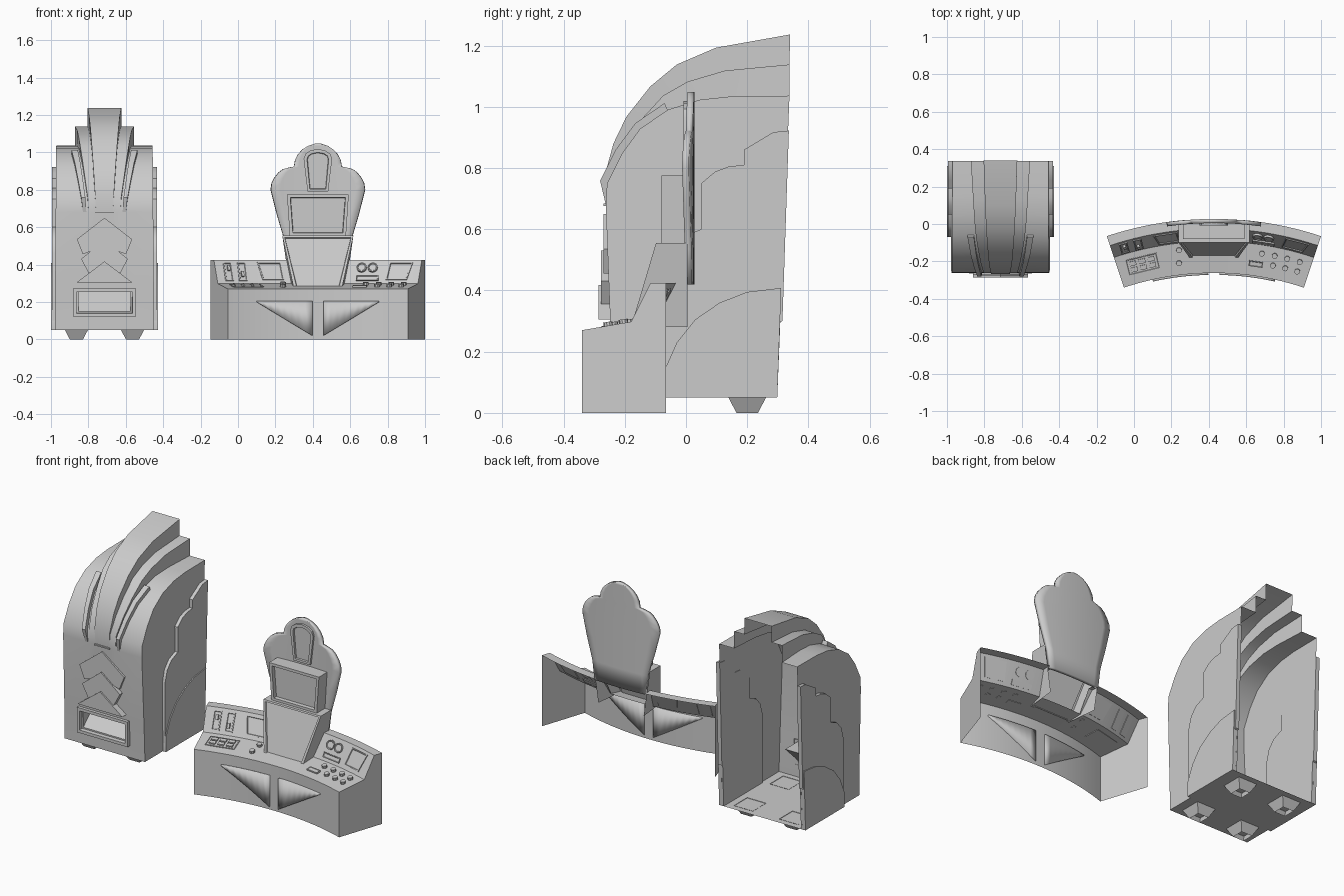
import bpy, bmesh, math
from mathutils import Matrix, Vector

if "Cube" in bpy.data.objects:
    bpy.data.objects.remove(bpy.data.objects["Cube"])

CAB = -0.714                      # cabinet centre x
CON = Vector((0.427, -1.782, 0))  # centre of the console arc
FRONT = Matrix.Rotation(math.pi / 2, 4, 'X')   # local y -> z, local z -> -y


def finish(name, bm, recalc=True):
    bmesh.ops.remove_doubles(bm, verts=bm.verts, dist=1e-5)
    if recalc:
        bmesh.ops.recalc_face_normals(bm, faces=bm.faces)
    me = bpy.data.meshes.new(name)
    bm.to_mesh(me)
    bm.free()
    me.shade_smooth()
    me.set_sharp_from_angle(angle=math.radians(30))
    ob = bpy.data.objects.new(name, me)
    bpy.context.collection.objects.link(ob)
    return ob


def inset(bm, face, border, recess):
    bmesh.ops.inset_region(bm, faces=[face], thickness=border)
    bmesh.ops.inset_region(bm, faces=[face], thickness=0.003, depth=-recess)


def prism(name, pts, depth, M, border=0, recess=0, hole=False):
    bm = bmesh.new()
    lo = [bm.verts.new((x, y, 0)) for x, y in pts]
    hi = [bm.verts.new((x, y, depth)) for x, y in pts]
    n = len(pts)
    back = bm.faces.new(lo[::-1])
    top = bm.faces.new(hi)
    for i in range(n):
        bm.faces.new((lo[i], lo[(i + 1) % n], hi[(i + 1) % n], hi[i]))
    bm.transform(M)
    bmesh.ops.recalc_face_normals(bm, faces=bm.faces)
    if border:
        inset(bm, top, border, recess)
    if hole:
        bmesh.ops.delete(bm, geom=[top, back], context='FACES')
    return finish(name, bm, not hole)


def grid(bm, rows):
    """Quads between rows of points; returns the vertex rows."""
    vs = [[bm.verts.new(p) for p in r] for r in rows]
    for a, b in zip(vs, vs[1:]):
        for j in range(len(a) - 1):
            bm.faces.new((a[j], a[j + 1], b[j + 1], b[j]))
    return vs


def rect(w, h):
    return [(-w / 2, -h / 2), (w / 2, -h / 2), (w / 2, h / 2), (-w / 2, h / 2)]


def disc(r, n=12):
    return [(r * math.cos(2 * math.pi * i / n), r * math.sin(2 * math.pi * i / n)) for i in range(n)]


def mirror(half):
    """Close a right-hand half outline (bottom to top) into a symmetric one."""
    return half + [(-x, z) for x, z in reversed(half) if x > 1e-6]


# ---------------- Cabinet shell: three stepped tiers lofted up and over ----------------
low = [(-.24, .05), (-.242, .15), (-.246, .26), (-.262, .68)]
tier0 = low + [(-.258, .75), (-.21, .846), (-.15, .928), (-.06, .99), (.046, 1.023), (.15, 1.034), (.338, 1.036)]
tier1 = low + [(-.262, .764), (-.215, .862), (-.15, .954), (-.075, 1.036), (.005, 1.082), (.127, 1.118), (.338, 1.138)]
tier2 = low + [(-.267, .77), (-.237, .88), (-.195, .967), (-.117, 1.066), (-.03, 1.138), (.098, 1.193), (.34, 1.236)]
mid_w = [.14, .14, .14, .085, .09, .104, .117, .13, .138, .146, .158]
cen_w = [.05, .05, .05, .045, .05, .057, .063, .07, .076, .082, .09]


def side_w(z):
    return .266 - .008 * z


bm = bmesh.new()
rows = []
for p, q, r, m, c in zip(tier0, tier1, tier2, mid_w, cen_w):
    half = [(side_w(p[1]), p), (m, p), (m, q), (c, q), (c, r)]
    rows.append([(CAB - x, *t) for x, t in half] + [(CAB + x, *t) for x, t in reversed(half)])
vs = grid(bm, rows)
heel = [bm.verts.new((CAB + s * side_w(.05), .298, .05)) for s in (-1, 1)]
bm.faces.new([r[0] for r in vs] + [heel[0]])
bm.faces.new([r[-1] for r in vs] + [heel[1]])
bm.faces.new((vs[0][0], vs[0][-1], heel[1], heel[0]))
# slot opening in the front
gone = [f for f in bm.faces if .16 < f.calc_center_median().z < .25
        and abs(f.calc_center_median().x - CAB) < .14 and f.calc_center_median().y < -.2]
bmesh.ops.delete(bm, geom=gone, context='FACES')
bmesh.ops.dissolve_degenerate(bm, dist=1e-5, edges=bm.edges)
finish("cabinet_shell", bm)

# Slot frame and sloping tray behind it
prism("slot_frame", [(-.168, .122), (.168, .122), (.168, .272), (-.168, .272)], .025,
      Matrix.Translation((CAB, -.24, 0)) @ FRONT, .025, .025, True)
bm = bmesh.new()
t = [[bm.verts.new((CAB + s * .142, y, z)) for y, z in ((-.242, .148), (-.12, .262), (-.245, .262))] for s in (-1, 1)]
bm.faces.new(t[0])
bm.faces.new(t[1])
bm.faces.new((t[0][0], t[1][0], t[1][1], t[0][1]))
bm.faces.new((t[0][1], t[1][1], t[1][2], t[0][2]))
finish("slot_tray", bm)

# Layered chevrons and small bar on the front
chevrons = [([(0, .5), (.115, .455), (.148, .535), (0, .65)], .025),
            ([(0, .40), (.085, .355), (.125, .43), (0, .53)], .033),
            ([(.148, .305), (0, .417)], .042)]
for i, (half, d) in enumerate(chevrons):
    prism(f"chevron_{i + 1}", mirror(half), d, Matrix.Translation((CAB, -.244, 0)) @ FRONT)
prism("front_bar", rect(.1, .008), .02, Matrix.Translation((CAB, -.25, .68)) @ FRONT)

# Raised ribs, stepped side panels, feet
scallop_up = [(.315, .3), (-.07, .1), (-.07, .46), (-.05, .53), (-.01, .575), (.05, .6), (.05, .75), (.095, .788),
              (.14, .805), (.19, .81), (.19, .86), (.235, .887), (.285, .917), (.336, .922)]
scallop_low = [(.298, .05), (-.07, .05), (-.07, .14), (-.03, .23), (.03, .305), (.11, .36), (.2, .395), (.311, .408)]
for s, side in ((-1, "left"), (1, "right")):
    bm = bmesh.new()
    rows = []
    for i in range(3, 8):
        (y, z), x = tier0[i], mid_w[i] + .012
        k = (i - 3) / 4
        a, w = math.radians(5 + 60 * k), .018 + .016 * k
        dy, dz = -.024 * math.cos(a), .024 * math.sin(a)
        if i == 3:
            dy = dz = 0
        rows.append([(CAB + s * x, y, z), (CAB + s * x, y + dy, z + dz),
                     (CAB + s * (x + w), y + dy, z + dz), (CAB + s * (x + w), y, z)])
    v = grid(bm, rows)
    bm.faces.new(v[-1])
    finish(f"rib_{side}", bm)
    for nm, pts, d in (("upper", scallop_up, .024), ("lower", scallop_low, .030)):
        M = Matrix(((0, 0, s, CAB + s * .256), (1, 0, 0, 0), (0, 1, 0, 0), (0, 0, 0, 1)))
        prism(f"side_panel_{nm}_{side}", pts, d, M)
    for y, end in ((-.14, "front"), (.2, "back")):
        bm = bmesh.new()
        rows = [[(CAB + s * .15 + x, y + v, z) for x, v in rect(w, w) + rect(w, w)[:1]]
                for w, z in ((.07, 0), (.125, .052))]
        grid(bm, rows)
        finish(f"foot_{end}_{side}", bm)

# ---------------- Curved console ----------------
END, N = .322, 24
prof = [(1.52, 0), (1.52, .27), (1.69, .298), (1.757, .425), (1.81, .425)]


def arc(a, r, z):
    return CON + Vector((r * math.sin(a), r * math.cos(a), z))


def on_arc(a, r, z, tilt):
    return (Matrix.Translation(CON) @ Matrix.Rotation(-a, 4, 'Z') @ Matrix.Translation((0, r, z))
            @ Matrix.Rotation(tilt, 4, 'X'))


def deck(a, r):
    return on_arc(a, r, .27 + .028 * (r - 1.52) / .17 - .003, math.atan2(.028, .17))


def slope(x, f):
    r, z = 1.69 + .067 * f, .298 + .127 * f
    return on_arc(math.asin(x / r), r, z, math.atan2(.127, .067)) @ Matrix.Translation((0, 0, -.003))


bm = bmesh.new()
vs = grid(bm, [[arc(END * (2 * i / N - 1), r, z) for r, z in prof] for i in range(N + 1)])
for row, a in ((vs[0], -END), (vs[-1], END)):
    bm.faces.new(row + [bm.verts.new(arc(a, 1.81, 0))])
# open behind the central housing
gone = [f for f in bm.faces if f.calc_center_median().z > .33 and abs(f.calc_center_median().x - CON.x) < .13]
bmesh.ops.delete(bm, geom=gone, context='FACES')
finish("console_shell", bm)

# Triangular panels on the curved front
for s, side in ((-1, "left"), (1, "right")):
    bm = bmesh.new()
    grid(bm, [[arc(s * (.33 - .3 * i / 8) / 1.518, 1.518, z) for z in (.205, .2 - .18 * i / 8)] for i in range(9)])
    sol = finish(f"front_triangle_{side}", bm).modifiers.new("thick", 'SOLIDIFY')
    sol.thickness, sol.offset = .016, 0

# Central housing with a recessed sloping screen
bm = bmesh.new()
c = [[bm.verts.new((CON.x + s * x, y, z)) for s in (-1, 1)]
     for x, y, z in ((.13, -.18, .28), (.19, -.098, .555), (.19, .005, .555), (.15, .005, .28))]
front = bm.faces.new((c[0][0], c[0][1], c[1][1], c[1][0]))
bm.faces.new((c[1][0], c[1][1], c[2][1], c[2][0]))
bm.faces.new((c[0][0], c[1][0], c[2][0], c[3][0]))
bm.faces.new((c[0][1], c[3][1], c[2][1], c[1][1]))
bm.normal_update()
inset(bm, front, .016, .010)
finish("central_housing", bm, False)

# Monitor, backboard and keystone emblem
at = lambda y: Matrix.Translation((CON.x, y, 0)) @ FRONT
prism("monitor", mirror([(.15, .552), (.165, .775)]), .09, at(.01), .024, .022)
outline = [(.42, .165), (.535, .18), (.67, .22), (.8, .253), (.835, .248), (.866, .232), (.893, .21), (.91, .187),
           (.92, .15), (.924, .128), (.96, .122), (.99, .106), (1.015, .083), (1.035, .052), (1.048, .012)]
bm = bmesh.new()
grid(bm, [[arc(h * (j / 5 - 1) / 1.798, 1.798, z) for j in range(11)] for z, h in outline])
sol = finish("backboard", bm).modifiers.new("thick", 'SOLIDIFY')
sol.thickness, sol.offset = .022, 0
prism("keystone", mirror([(.055, .79), (.076, .965), (.066, .992), (.04, 1.01), (0, 1.018)]), .022, at(.014), .018, .010)

# Controls on the sloping panel
for i, x in enumerate((-.479, -.404)):
    prism(f"lever_slot_{i + 1}", rect(.046, .11), .009, slope(x, .5), .008, .004)
    prism(f"lever_{i + 1}", rect(.014, .03), .02, slope(x, .62 - .25 * i))
for x, side, k in ((-.25, "left", 1), (.433, "right", -1)):
    sh = [(-.058 + .008 * k, -.05), (.058 + .008 * k, -.05), (.064 - .008 * k, .055), (-.064 - .008 * k, .055)]
    prism(f"small_screen_{side}", sh, .009, slope(x, .5), .008, .005)
for i, x in enumerate((.235, .294)):
    prism(f"dial_{i + 1}", disc(.027, 16), .015, slope(x, .66), .005, .004)
prism("dial_plate", rect(.12, .03), .012, slope(.265, .22), .005, .003)

# Controls on the deck
prism("key_plate", rect(.17, .085), .008, deck(-.238, 1.614), .004, .002)
for i in range(3):
    for j in range(2):
        prism(f"key_{i}_{j}", rect(.036, .024), .014,
              deck(-.238, 1.614) @ Matrix.Translation((.05 * (i - 1), .034 * (j - .5), 0)))
prism("button_plate", rect(.075, .03), .012, deck(.142, 1.585), .004, .002)
knobs = [(-.113, 1.654), (-.118, 1.585)] + [(.157 + .042 * i, 1.645) for i in range(4)] + \
        [(.2 + .042 * i, 1.593) for i in range(3)]
for i, (a, r) in enumerate(knobs):
    prism(f"knob_{i + 1}", disc(.015, 10), .018, deck(a, r))
